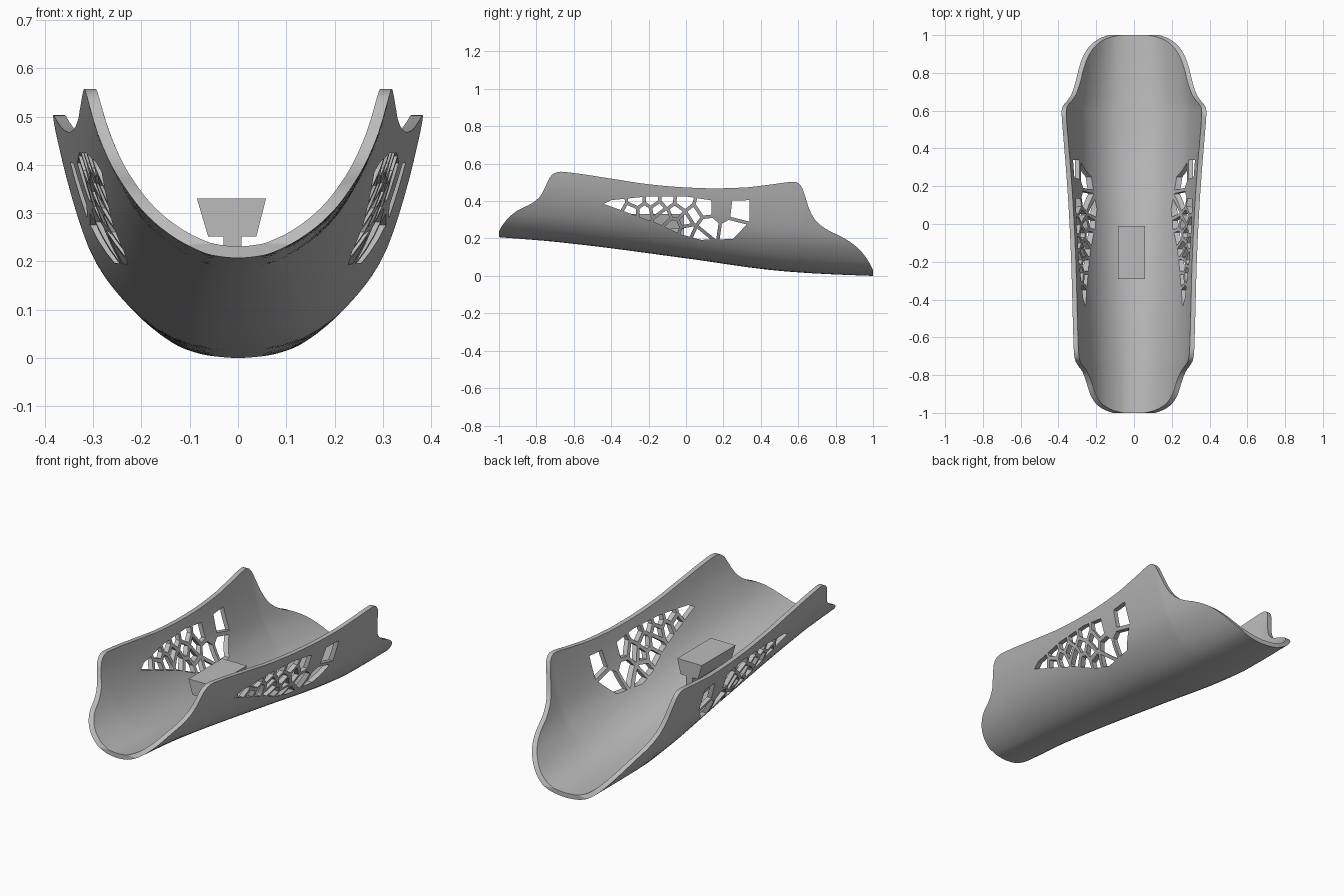
import bpy
import bmesh
import math
from mathutils import Vector

if "Cube" in bpy.data.objects:
    bpy.data.objects.remove(bpy.data.objects["Cube"])

grey = bpy.data.materials.new("plain grey")
grey.use_nodes = True
colour = (0.5, 0.5, 0.5, 1)
grey.diffuse_color = colour
grey.node_tree.nodes["Principled BSDF"].inputs["Base Color"].default_value = colour


def curve(points, t):
    """Smooth monotone curve through (t, value) points."""
    last = len(points) - 1
    sec = [(b[1] - a[1]) / (b[0] - a[0]) for a, b in zip(points, points[1:])]

    def slope(i):
        if i == 0 or i == last:
            return sec[min(i, last - 1)]
        a, b = sec[i - 1], sec[i]
        return 2 * a * b / (a + b) if a * b > 0 else 0

    i = 0
    while i < last - 1 and t > points[i + 1][0]:
        i += 1
    (t0, v0), (t1, v1) = points[i], points[i + 1]
    h = t1 - t0
    u = (t - t0) / h
    return (v0 + h * slope(i) * u * (1 - u) ** 2
            + (v1 - v0) * u * u * (3 - 2 * u)
            - h * slope(i + 1) * u * u * (1 - u))


def make_object(name, bm):
    bmesh.ops.recalc_face_normals(bm, faces=bm.faces)
    mesh = bpy.data.meshes.new(name)
    bm.to_mesh(mesh)
    bm.free()
    mesh.materials.append(grey)
    obj = bpy.data.objects.new(name, mesh)
    bpy.context.collection.objects.link(obj)
    return obj


def add_prism(bm, start, end):
    """Solid between two matching outlines."""
    a = [bm.verts.new(p) for p in start]
    b = [bm.verts.new(p) for p in end]
    bm.faces.new(a)
    bm.faces.new(b[::-1])
    for i in range(len(a)):
        j = (i + 1) % len(a)
        bm.faces.new((a[j], a[i], b[i], b[j]))


# Side outlines of the shell: underside and upper rim, as (y, z)
UNDERSIDE = [(-1, .207), (-.75, .187), (-.5, .16), (0, .094), (.5, .027), (.75, .01), (1, 0)]
RIM = [(-1, .237), (-.985, .265), (-.95, .31), (-.9, .35), (-.83, .385), (-.78, .425),
       (-.75, .48), (-.73, .525), (-.7, .551), (-.67, .557), (-.6, .55), (-.4, .52),
       (-.2, .49), (0, .473), (.15, .468), (.3, .472), (.45, .488), (.58, .503),
       (.61, .49), (.63, .45), (.65, .38), (.69, .3), (.75, .25), (.83, .21),
       (.9, .165), (.95, .115), (.98, .07), (1, .03)]
# Half cross-sections measured from the underside, as (x, height)
NARROW = [(0, 0), (.05, .005), (.1, .024), (.15, .056), (.2, .104), (.25, .182),
          (.295, .29), (.315, .37), (.327, .44)]
WIDE = [(0, 0), (.06, .004), (.12, .018), (.18, .05), (.24, .105), (.3, .19),
        (.35, .335), (.385, .485), (.395, .54)]
THICKNESS = .024
STEPS = 18
ROWS = 150


def half_section(y):
    """Dense outer half section at y."""
    t = min(max((y + .73) / 1.35, 0), 1)
    k = 1 - .25 * max(y - .62, 0)
    pts = [Vector(a).lerp(Vector(b), t) for a, b in zip(NARROW, WIDE)]
    xs = [(i, p.x * k) for i, p in enumerate(pts)]
    zs = [(i, p.y) for i, p in enumerate(pts)]
    xs.insert(0, (-1, -xs[1][1]))
    zs.insert(0, (-1, zs[1][1]))
    n = 6 * (len(pts) - 1)
    return [Vector((curve(xs, i / 6), curve(zs, i / 6))) for i in range(n + 1)]


def offset_inward(line):
    result = []
    for i, p in enumerate(line):
        d = (line[min(i + 1, len(line) - 1)] - line[max(i - 1, 0)]).normalized()
        if i == 0:
            d = Vector((1, 0))
        result.append(p + Vector((-d.y, d.x)) * THICKNESS)
    return result


def trim_and_space(line, top):
    """Cut the line at height top and space it evenly."""
    kept = [line[0]]
    for a, b in zip(line, line[1:]):
        if b.y >= top:
            kept.append(a.lerp(b, (top - a.y) / (b.y - a.y)))
            break
        kept.append(b)
    lengths = [0]
    for a, b in zip(kept, kept[1:]):
        lengths.append(lengths[-1] + (b - a).length)
    out, j = [], 0
    for i in range(STEPS + 1):
        d = lengths[-1] * i / STEPS
        while j < len(kept) - 2 and lengths[j + 1] < d:
            j += 1
        out.append(kept[j].lerp(kept[j + 1], (d - lengths[j]) / (lengths[j + 1] - lengths[j])))
    return out


# Curved shell with trimmed rim
bm = bmesh.new()
rows = []
for r in range(ROWS + 1):
    y = math.sin(math.pi * (r / ROWS - .5))
    base = curve(UNDERSIDE, y)
    top = curve(RIM, y) - base
    outer = half_section(y)
    loop = []
    for line, way in ((outer, 1), (offset_inward(outer), -1)):
        half = trim_and_space(line, top)
        full = [Vector((-p.x, p.y)) for p in half[:0:-1]] + half
        loop += full[::way]
    rows.append([bm.verts.new((p.x, y, p.y + base)) for p in loop])
count = len(rows[0])
for a, b in zip(rows, rows[1:]):
    for i in range(count):
        j = (i + 1) % count
        bm.faces.new((a[i], a[j], b[j], b[i]))
for end in (rows[0], rows[-1]):
    for i in range(count // 2 - 1):
        bm.faces.new((end[i], end[i + 1], end[count - 2 - i], end[count - 1 - i]))
shell = make_object("shell", bm)

# Cellular vent holes through both sides, as (y, z) cell centres
OUTLINE = [(-.44, .385), (-.4, .405), (-.2, .425), (0, .425), (.16, .4), (.34, .405),
           (.34, .29), (.25, .197), (.08, .193), (-.02, .22), (-.15, .28), (-.33, .345)]
CELLS = [(-.37, .39), (-.29, .345), (-.265, .4), (-.225, .345), (-.18, .405), (-.15, .36),
         (-.12, .32), (-.1, .405), (-.055, .345), (-.02, .395), (-.07, .265), (0, .295),
         (.1, .36), (.04, .32), (.11, .27), (.275, .35), (.25, .25), (.01, .24), (.065, .215)]
SOLID = [(.19, .36)]
GAP = .009


def clip(poly, point, normal):
    out = []
    for a, b in zip(poly, poly[1:] + poly[:1]):
        da, db = (a - point).dot(normal), (b - point).dot(normal)
        if da <= 0:
            out.append(a)
        if da * db < 0:
            out.append(a.lerp(b, da / (da - db)))
    return out


bm = bmesh.new()
for cell in CELLS:
    c = Vector(cell)
    poly = [Vector(p) for p in OUTLINE]
    for other in CELLS + SOLID:
        if other != cell:
            n = (Vector(other) - c).normalized()
            poly = clip(poly, (Vector(other) + c) / 2 - n * GAP, n)
    if len(poly) > 2:
        add_prism(bm, [(-.6, p.x, p.y) for p in poly], [(.6, p.x, p.y) for p in poly])
cutter = make_object("vent_cutter", bm)
cutter.hide_render = True

cut = shell.modifiers.new("vents", "BOOLEAN")
cut.operation = "DIFFERENCE"
cut.solver = "EXACT"
cut.object = cutter
bpy.context.view_layer.objects.active = shell
bpy.ops.object.select_all(action="DESELECT")
shell.select_set(True)
bpy.ops.object.modifier_apply(modifier=cut.name)
bpy.data.objects.remove(cutter)
bpy.ops.object.shade_smooth_by_angle(angle=math.radians(35))

# Tapered block on a stem that meets the shell floor
HEAD = [(-.085, .33), (-.062, .252), (-.03, .252), (-.03, 0), (.007, 0), (.007, .252),
        (.038, .252), (.058, .33)]
bm = bmesh.new()
ends = []
for y in (-.29, -.01):
    floor = curve(UNDERSIDE, y) + THICKNESS / 2
    ends.append([(x, y, z or floor) for x, z in HEAD])
add_prism(bm, *ends)
make_object("mounting_block", bm)
